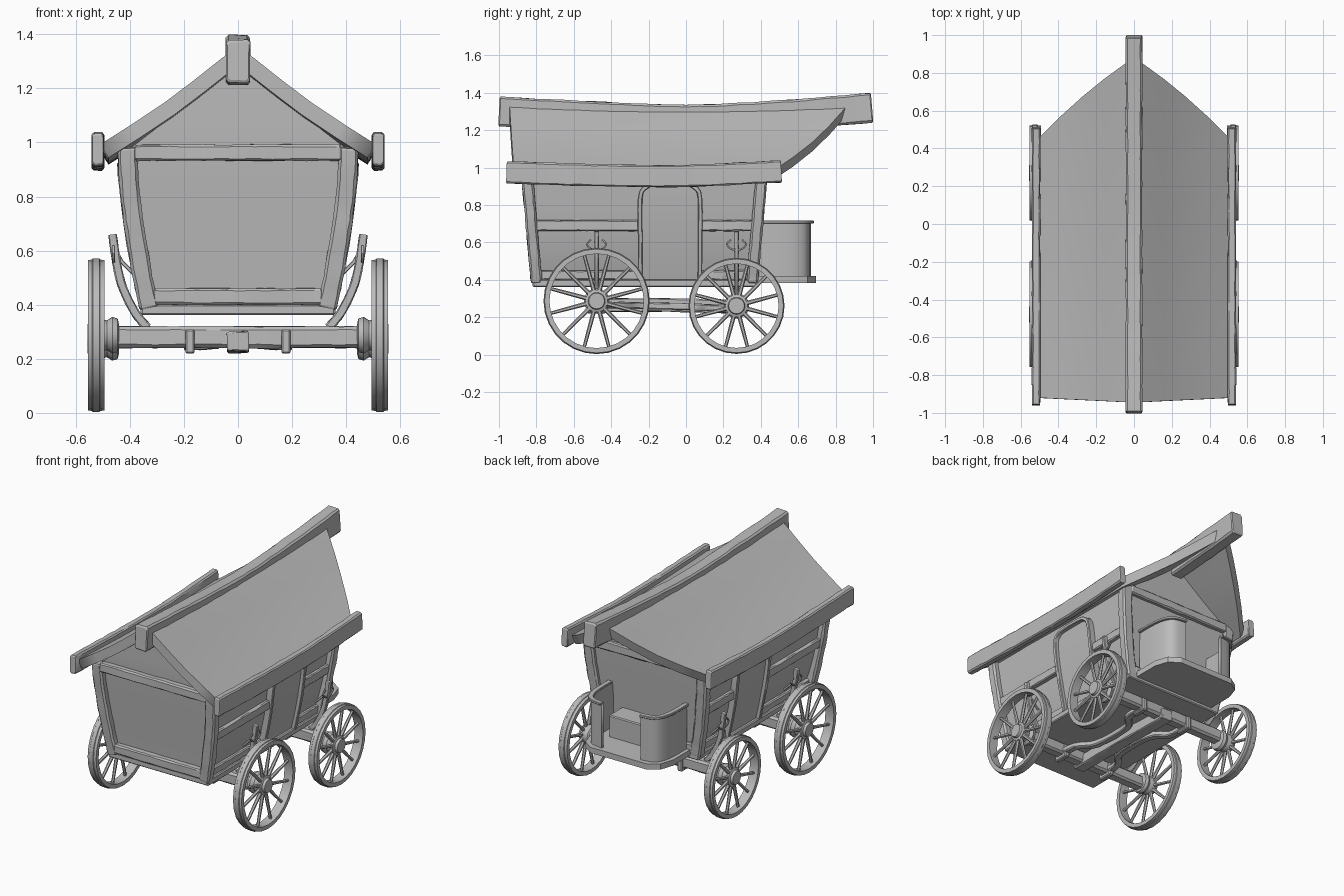
import bpy, bmesh, math, random
from mathutils import Vector

random.seed(4)
if "Cube" in bpy.data.objects:
    bpy.data.objects.remove(bpy.data.objects["Cube"])

grey = bpy.data.materials.new("plain_grey")
grey.use_nodes = True
grey.diffuse_color = (0.5, 0.5, 0.5, 1)
grey.node_tree.nodes["Principled BSDF"].inputs["Base Color"].default_value = (0.5, 0.5, 0.5, 1)


def finish(name, bm, mirror=False, solid=0):
    """Turn a bmesh into an object, smooth except at sharp edges."""
    bmesh.ops.recalc_face_normals(bm, faces=bm.faces)
    for f in bm.faces:
        f.smooth = True
    for e in bm.edges:
        e.smooth = len(e.link_faces) == 2 and e.calc_face_angle(0) < math.radians(28)
    me = bpy.data.meshes.new(name)
    bm.to_mesh(me)
    bm.free()
    me.materials.append(grey)
    ob = bpy.data.objects.new(name, me)
    bpy.context.collection.objects.link(ob)
    if solid:
        m = ob.modifiers.new("thickness", 'SOLIDIFY')
        m.thickness, m.offset = solid, -1
    if mirror:
        ob.modifiers.new("mirror", 'MIRROR')
    return ob


def skin(bm, rings, closed=False):
    """Join rings of points with quads and cap the ends."""
    rows = [[bm.verts.new(p) for p in r] for r in rings]
    n = len(rows[0])
    for a, b in zip(rows, rows[1:] + rows[:1] if closed else rows[1:]):
        for i in range(n):
            bm.faces.new((a[i], a[(i + 1) % n], b[(i + 1) % n], b[i]))
    if not closed:
        bm.faces.new(rows[0])
        bm.faces.new(rows[-1])


def curve(pts, steps):
    """Smooth path through the points."""
    p = [Vector(q) for q in pts]
    p = [2 * p[0] - p[1]] + p + [2 * p[-1] - p[-2]]
    out = []
    for a, b, c, d in zip(p, p[1:], p[2:], p[3:]):
        for i in range(steps):
            t = i / steps
            out.append(b + (c - a) * t / 2 + (2 * a - 5 * b + 4 * c - d) * t * t / 2
                       + (3 * b - a - 3 * c + d) * t ** 3 / 2)
    return out + [p[-2]]


def beam(name, pts, w, h, up=(0, 0, 1), steps=6, wear=0.002, mirror=True, chamfer=0.17):
    """Worn timber: a chamfered rectangle swept along a path."""
    path = curve(pts, steps)
    c = min(w, h) * chamfer
    a, b = w / 2, h / 2
    shape = [(a, b - c), (a - c, b), (c - a, b), (-a, b - c), (-a, c - b), (c - a, -b), (a - c, -b), (a, c - b)]
    rings = []
    for i, p in enumerate(path):
        t = (path[min(i + 1, len(path) - 1)] - path[max(i - 1, 0)]).normalized()
        side = t.cross(Vector(up)).normalized()
        top = side.cross(t)
        ring = [p + side * (u + random.uniform(-wear, wear)) + top * (v + random.uniform(-wear, wear))
                for u, v in shape]
        end = -1 if i == 0 else 1 if i == len(path) - 1 else 0
        if end < 0:
            rings.append([p + (q - p) * 0.88 for q in ring])
        rings.append([q - t * end * c * 0.6 for q in ring])
        if end > 0:
            rings.append([p + (q - p) * 0.88 for q in ring])
    bm = bmesh.new()
    skin(bm, rings)
    return finish(name, bm, mirror)


def block(name, x, y, z, mirror=False, bevel=0.006):
    bm = bmesh.new()
    skin(bm, [[(x[0], y[0], k), (x[1], y[0], k), (x[1], y[1], k), (x[0], y[1], k)] for k in z])
    bmesh.ops.bevel(bm, geom=bm.edges[:], offset=bevel, segments=1, affect='EDGES')
    return finish(name, bm, mirror)


def lean(z):
    """How far the end walls lean outward at a height."""
    return max(0, min(z, 0.97) - 0.4) * 0.09


# Body with gable ends
bm = bmesh.new()
levels = [(0.37, 0.30), (0.5, 0.345), (0.66, 0.378), (0.8, 0.395), (0.97, 0.41), (1.07, 0.28), (1.28, 0.03)]
skin(bm, [[(-x, -0.79 - lean(z), z), (x, -0.79 - lean(z), z), (x, 0.36 + lean(z), z), (-x, 0.36 + lean(z), z)]
          for z, x in levels])
finish("wagon_body", bm)
block("floor", (-0.36, 0.36), (-0.82, 0.385), (0.362, 0.402))

# Corner posts and cross beams on both ends
for end, y, s in (("front", -0.80, -1), ("rear", 0.355, 1)):
    post = [(x, y + s * lean(z), z) for x, z in ((0.328, 0.39), (0.352, 0.5), (0.382, 0.68), (0.4, 0.82), (0.41, 0.98))]
    beam(end + "_corner_post", post, 0.062, 0.072, up=(1, 0, 0), steps=4)
    for part, z, x in (("top", 0.962, 0.38), ("bottom", 0.43, 0.31)):
        yy = y + s * (lean(z) + 0.008)
        beam(f"{end}_{part}_cross_beam", [(-x, yy, z), (0, yy, z), (x, yy, z)], 0.045, 0.06, mirror=False)

# Side rails and sills between posts and door
for name, y0, y1 in (("front", -0.81, -0.25), ("rear", 0.08, 0.38)):
    for part, z, x, h in (("rail", 0.69, 0.39, 0.058), ("sill", 0.425, 0.33, 0.05)):
        beam(f"{name}_side_{part}", [(x, y0, z), (x, (y0 + y1) / 2, z), (x, y1, z)], 0.035, h)

# Arched side door: panel and frame leaning with the wall
outline = [(-0.245, 0.4), (-0.245, 0.62), (-0.245, 0.84), (-0.215, 0.895), (-0.16, 0.912),
           (-0.01, 0.912), (0.045, 0.895), (0.075, 0.84), (0.075, 0.62), (0.075, 0.4)]


def door_x(z):
    return 0.335 + 0.25 * (z - 0.4) - 0.18 * (z - 0.4) ** 2


beam("door_frame", [(door_x(z), y, z) for y, z in outline], 0.024, 0.06, up=(1, 0, 0), steps=3, wear=0.001)
bm = bmesh.new()
heights = [0.4, 0.5, 0.62, 0.74, 0.84, 0.9]
skin(bm, [[(0.28, -0.235, z), (door_x(z) + 0.005, -0.235, z), (door_x(z) + 0.005, 0.065, z), (0.28, 0.065, z)]
          for z in heights])
finish("door_panel", bm, True)

# Sagging roof panels with a raked rear edge
bm = bmesh.new()
across = [(0.0, 1.348), (0.06, 1.305), (0.16, 1.226), (0.27, 1.143), (0.39, 1.063), (0.51, 0.987)]
rows = []
for x, z in across:
    u = x / 0.51
    start, stop = -0.945 + 0.025 * u, 0.88 - 0.33 * u - 0.1 * u * u
    line = [start + (stop - start) * i / 14 for i in range(15)]
    rows.append([bm.verts.new((x, y, z - 0.02 + 0.03 * y * y)) for y in line])
for a, b in zip(rows, rows[1:]):
    for i in range(14):
        bm.faces.new((a[i], b[i], b[i + 1], a[i + 1]))
finish("roof_panel", bm, True, 0.058)

# Ridge and eave beams
beam("ridge_beam", [(0, -1, 1.3), (0, -0.5, 1.275), (0, 0, 1.257), (0, 0.5, 1.28), (0, 0.995, 1.32)],
     0.088, 0.158, steps=7, mirror=False, chamfer=0.12)
beam("eave_beam", [(0.518, -0.96, 0.975), (0.518, -0.5, 0.96), (0.518, 0, 0.956), (0.518, 0.51, 0.98)],
     0.045, 0.118, steps=7)

# Rear porch: rounded floor, curved side walls with top lip, bench
bm = bmesh.new()
plan = [(0.3, 0.37), (0.3, 0.56), (0.27, 0.65), (0.2, 0.695)]
plan += [(-x, y) for x, y in reversed(plan)]
skin(bm, [[(x, y, z) for x, y in plan] for z in (0.383, 0.42)])
finish("porch_floor", bm)
wall = [(0.275, 0.38), (0.275, 0.5), (0.263, 0.59), (0.225, 0.65), (0.14, 0.668)]
bm = bmesh.new()
low, high = [[bm.verts.new(p) for p in curve([(x, y, z) for x, y in wall], 3)] for z in (0.41, 0.708)]
for i in range(len(low) - 1):
    bm.faces.new((low[i], low[i + 1], high[i + 1], high[i]))
finish("porch_side_wall", bm, True, 0.018)
beam("porch_wall_lip", [(x, y, 0.71) for x, y in wall], 0.032, 0.016, steps=3, wear=0)
block("porch_bench", (-0.2, 0.2), (0.37, 0.51), (0.41, 0.56))


def ring_x(x, r, y, z, n):
    return [(x, y + r * math.cos(2 * math.pi * i / n), z + r * math.sin(2 * math.pi * i / n)) for i in range(n)]


def lathe(name, profile, y, z, n=28, closed=False):
    bm = bmesh.new()
    skin(bm, [ring_x(x, r, y, z, n) for x, r in profile], closed)
    finish(name, bm, True)


# Wheels, axles and upright braces
for end, y, z, r in (("front", -0.478, 0.287, 0.284), ("rear", 0.27, 0.261, 0.257)):
    lathe(end + "_wheel_rim", [(0.493, r - 0.032), (0.493, r - 0.006), (0.51, r - 0.004), (0.513, r), (0.537, r),
                               (0.54, r - 0.004), (0.554, r - 0.006), (0.554, r - 0.032)], y, z, closed=True)
    lathe(end + "_wheel_hub", [(0.44, 0.04), (0.445, 0.062), (0.465, 0.068), (0.485, 0.055), (0.495, 0.058),
                               (0.535, 0.06), (0.54, 0.046), (0.556, 0.042)], y, z, 20)
    bm = bmesh.new()
    for k in range(12):
        a = 2 * math.pi * (k + 0.5) / 12
        d = Vector((0, math.cos(a), math.sin(a)))
        s = Vector((0, -d.z, d.y))
        rings = []
        for dist, w in ((0.05, 0.012), (r - 0.025, 0.009)):
            p = Vector((0.523, y, z)) + d * dist
            rings.append([p + s * w * math.cos(j * math.pi / 3) + Vector((w * math.sin(j * math.pi / 3), 0, 0))
                          for j in range(6)])
        skin(bm, rings)
    finish(end + "_wheel_spokes", bm, True)
    beam(end + "_axle", [(-0.46, y, 0.28), (0, y, 0.28), (0.46, y, 0.28)], 0.075, 0.08, mirror=False)
    beam(end + "_brace", [(0.335, y, 0.315), (0.38, y, 0.37), (0.425, y, 0.46), (0.448, y, 0.55), (0.464, y, 0.66)],
         0.024, 0.032, up=(1, 0, 0), steps=4, wear=0.001)
    beam(end + "_brace_strut", [(0.455, y, 0.61), (0.43, y, 0.56), (0.37, y, 0.5)], 0.014, 0.014,
         up=(0, 1, 0), steps=2, wear=0)
    beam(end + "_brace_hook", [(0.46, y + dy, dz) for dy, dz in ((-0.03, 0.615), (-0.052, 0.59), (-0.03, 0.565), (0, 0.56),
                               (0.03, 0.565), (0.052, 0.59), (0.03, 0.615))], 0.01, 0.01, up=(1, 0, 0), steps=2, wear=0)
    block(end + "_axle_bracket", (0.16, 0.195), (y - 0.05, y + 0.05), (0.22, 0.308), True)

# Undercarriage pole and bowed stretchers
beam("centre_pole", [(0, -0.53, 0.265), (0, -0.1, 0.265), (0, 0.32, 0.255)], 0.08, 0.072, mirror=False, chamfer=0.08)
beam("bowed_stretcher", [(0.177, -0.5, 0.265), (0.17, -0.36, 0.265), (0.09, -0.24, 0.262),
                         (0.09, 0.04, 0.255), (0.17, 0.15, 0.25), (0.177, 0.3, 0.25)], 0.045, 0.035, steps=4)
